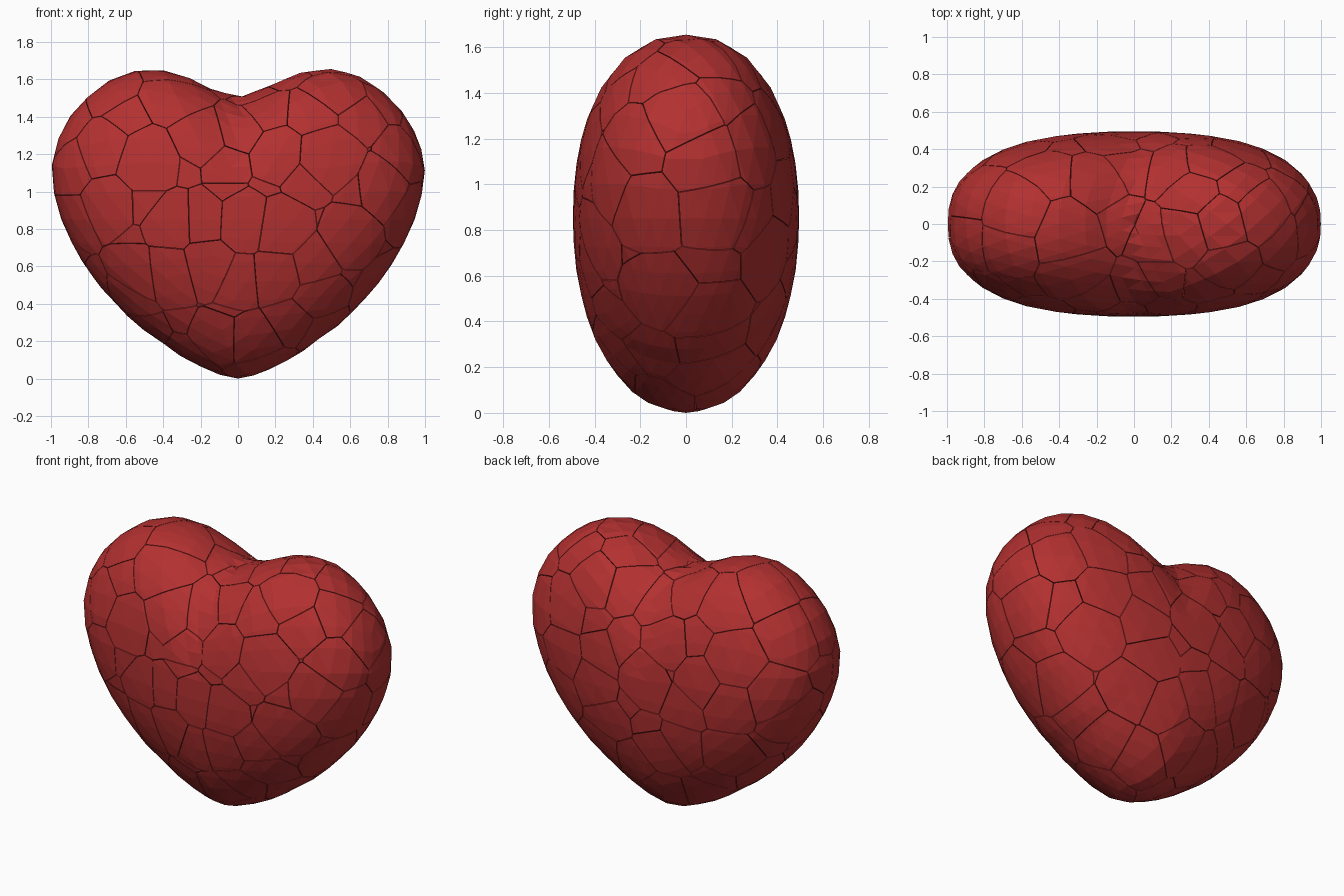
import bpy, bmesh, math, random
from mathutils import Vector

if "Cube" in bpy.data.objects:
    bpy.data.objects.remove(bpy.data.objects["Cube"])

random.seed(7)
CENTRE_Z = 0.85
HALF_DEPTH = 0.495
GAP = 0.0015

# Right half of the front outline (x, z), from the bottom tip to the notch
outline = [(0, 0.0), (0.06, 0.008), (0.2, 0.065), (0.42, 0.205), (0.65, 0.40), (0.8, 0.58),
           (0.9, 0.75), (0.97, 0.93), (1.0, 1.10), (0.975, 1.25), (0.9, 1.40), (0.75, 1.555),
           (0.62, 1.63), (0.5, 1.655), (0.35, 1.64), (0.15, 1.55), (0, 1.50)]
polar = [(math.atan2(z - CENTRE_Z, x), math.hypot(x, z - CENTRE_Z)) for x, z in outline]


def radius(angle):
    for (a0, r0), (a1, r1) in zip(polar, polar[1:]):
        if angle <= a1 + 1e-6:
            t = min(max((angle - a0) / (a1 - a0), 0), 1)
            return r0 + (r1 - r0) * t
    return polar[-1][1]


def heart_point(d):
    """Push a unit-sphere direction out to the heart's surface."""
    flat = math.hypot(d.x, d.z)
    angle = math.atan2(d.z, abs(d.x))
    p = 2.1 + 0.4 * math.cos(angle) ** 2
    k = (flat ** p + abs(d.y) ** p) ** (-1 / p)
    s = flat * k * radius(angle)
    x = math.copysign(s * math.cos(angle), d.x)
    return Vector((x, d.y * k * HALF_DEPTH, CENTRE_Z + s * math.sin(angle)))


# Whole heart body: a faceted ball reshaped to the outline
heart = bmesh.new()
bmesh.ops.create_icosphere(heart, subdivisions=4, radius=1)
for v in heart.verts:
    v.co = heart_point(v.co.normalized())
low = min(v.co.z for v in heart.verts)
for v in heart.verts:
    v.co.z -= low

# Cell seeds just beneath the surface, kept apart from one another
middle = Vector((0, 0, CENTRE_Z))
seeds = []
for _ in range(4000):
    d = Vector([random.gauss(0, 1) for _ in range(3)]).normalized()
    q = middle.lerp(heart_point(d), random.uniform(0.6, 0.95))
    if all((q - o).length > 0.17 for o in seeds):
        seeds.append(q)
    if len(seeds) == 150:
        break

red = bpy.data.materials.new("red")
red.diffuse_color = (0.45, 0.03, 0.03, 1)
red.use_nodes = True
red.node_tree.nodes["Principled BSDF"].inputs["Base Color"].default_value = red.diffuse_color

# Shards: cut the heart by the midplanes between each seed and its neighbours
for i, s in enumerate(seeds):
    bm = heart.copy()
    others = sorted((o for o in seeds if o is not s), key=lambda o: (o - s).length)
    for o in others:
        if not bm.verts:
            break
        reach = max((v.co - s).length for v in bm.verts)
        if (o - s).length > 2 * reach:
            break
        n = (o - s).normalized()
        cut = bmesh.ops.bisect_plane(bm, geom=bm.verts[:] + bm.edges[:] + bm.faces[:], dist=1e-5,
                                     plane_co=(o + s) / 2 - n * GAP, plane_no=n, clear_outer=True)
        edges = [e for e in cut["geom_cut"] if isinstance(e, bmesh.types.BMEdge)]
        if edges:
            bmesh.ops.holes_fill(bm, edges=edges, sides=0)
    if bm.faces:
        bmesh.ops.recalc_face_normals(bm, faces=bm.faces[:])
        mesh = bpy.data.meshes.new(f"heart_shard_{i + 1}")
        bm.to_mesh(mesh)
        mesh.materials.append(red)
        bpy.context.collection.objects.link(bpy.data.objects.new(mesh.name, mesh))
    bm.free()
heart.free()
